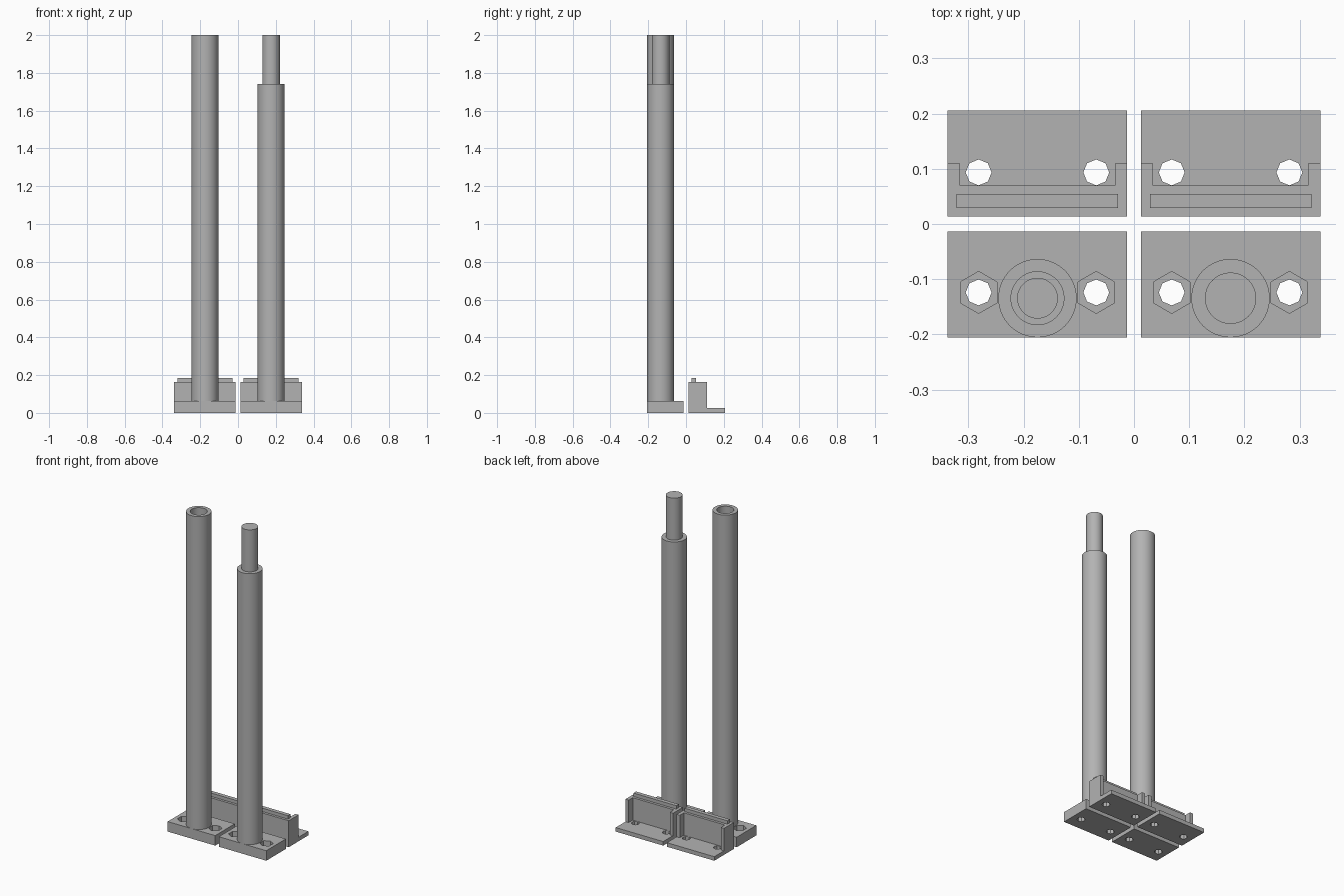
import bpy
import bmesh
import math
from mathutils import Matrix

if "Cube" in bpy.data.objects:
    bpy.data.objects.remove(bpy.data.objects["Cube"])

grey = bpy.data.materials.new("plain_grey")
grey.use_nodes = True
colour = (0.45, 0.45, 0.45, 1)
grey.diffuse_color = colour
grey.node_tree.nodes["Principled BSDF"].inputs["Base Color"].default_value = colour


def finish(bm, name):
    bmesh.ops.recalc_face_normals(bm, faces=bm.faces)
    mesh = bpy.data.meshes.new(name)
    bm.to_mesh(mesh)
    bm.free()
    mesh.materials.append(grey)
    obj = bpy.data.objects.new(name, mesh)
    bpy.context.collection.objects.link(obj)
    return obj


def activate(obj):
    bpy.ops.object.select_all(action="DESELECT")
    obj.select_set(True)
    bpy.context.view_layer.objects.active = obj


def extrude(name, outline, z0, z1):
    """Prism raised from a flat outline."""
    bm = bmesh.new()
    face = bm.faces.new([bm.verts.new((x, y, z0)) for x, y in outline])
    top = bmesh.ops.extrude_face_region(bm, geom=[face])["geom"]
    verts = [v for v in top if isinstance(v, bmesh.types.BMVert)]
    bmesh.ops.translate(bm, verts=verts, vec=(0, 0, z1 - z0))
    return finish(bm, name)


def box(name, x0, x1, y0, y1, z0, z1):
    return extrude(name, [(x0, y0), (x1, y0), (x1, y1), (x0, y1)], z0, z1)


def prism(name, x, y, radius, z0, z1, sides):
    """Regular prism with a corner pointing back."""
    angles = [math.pi / 2 + math.tau * i / sides for i in range(sides)]
    outline = [(x + radius * math.cos(a), y + radius * math.sin(a)) for a in angles]
    return extrude(name, outline, z0, z1)


def lathe(name, x, y, profile):
    """Round part turned from a radius and height profile."""
    bm = bmesh.new()
    verts = [bm.verts.new((r, 0, z)) for r, z in profile]
    edges = [bm.edges.new(pair) for pair in zip(verts, verts[1:])]
    bmesh.ops.spin(bm, geom=verts + edges, cent=(0, 0, 0), axis=(0, 0, 1),
                   angle=math.tau, steps=64)
    bmesh.ops.remove_doubles(bm, verts=bm.verts, dist=0.0001)
    bmesh.ops.transform(bm, matrix=Matrix.Translation((x, y, 0)), verts=bm.verts)
    obj = finish(bm, name)
    activate(obj)
    bpy.ops.object.shade_smooth_by_angle(angle=math.radians(30))


def cut(obj, cutter):
    mod = obj.modifiers.new("cut", "BOOLEAN")
    mod.operation = "DIFFERENCE"
    mod.solver = "EXACT"
    mod.object = cutter
    activate(obj)
    bpy.ops.object.modifier_apply(modifier=mod.name)
    bpy.data.objects.remove(cutter)


CENTRE, HALF = 0.175, 0.1627
BOLT, HOLE = 0.1066, 0.0235
NEAR, FAR = 0.0136, 0.2055
PLATE = 0.062
COLUMN_Y, COLUMN_R = -0.1345, 0.071

for side, label in ((-1, "right"), (1, "left")):
    cx = side * CENTRE
    x0, x1 = cx - HALF, cx + HALF

    # Front plate with bolt holes and hexagonal nut pockets
    plate = box(f"front_plate_{label}", x0, x1, -FAR, -NEAR, 0, PLATE)
    # Back foot with bolt holes
    foot = box(f"back_foot_{label}", x0, x1, NEAR, FAR, 0, 0.025)
    for bx in (cx - BOLT, cx + BOLT):
        cut(plate, prism("hole_cutter", bx, -0.124, HOLE, -0.1, 0.1, 8))
        cut(plate, prism("nut_cutter", bx, -0.124, 0.038, 0.03, 0.1, 6))
        cut(foot, prism("hole_cutter", bx, 0.0935, HOLE, -0.1, 0.1, 8))

    # Upright wall with end cheeks
    wall, cheek, lip = 0.07, 0.11, 0.022
    extrude(f"back_wall_{label}",
            [(x0, NEAR), (x1, NEAR), (x1, cheek), (x1 - lip, cheek),
             (x1 - lip, wall), (x0 + lip, wall), (x0 + lip, cheek), (x0, cheek)],
            0.02, 0.164)
    # Ridge along the top of the wall
    box(f"wall_ridge_{label}", x0 + 0.0163, x1 - 0.0163, 0.029, 0.054, 0.16, 0.185)

# Hollow column with a stepped bore
lathe("socket_column", -CENTRE, COLUMN_Y,
      [(0, 0.01), (COLUMN_R, 0.01), (COLUMN_R, 2), (0.048, 2),
       (0.048, 1.73), (0.036, 1.73), (0.036, PLATE), (0, PLATE)])

# Solid column with a pin on top
lathe("pin_column", CENTRE, COLUMN_Y,
      [(0, 0.01), (COLUMN_R, 0.01), (COLUMN_R, 1.74), (0.0465, 1.74),
       (0.0465, 2), (0, 2)])
